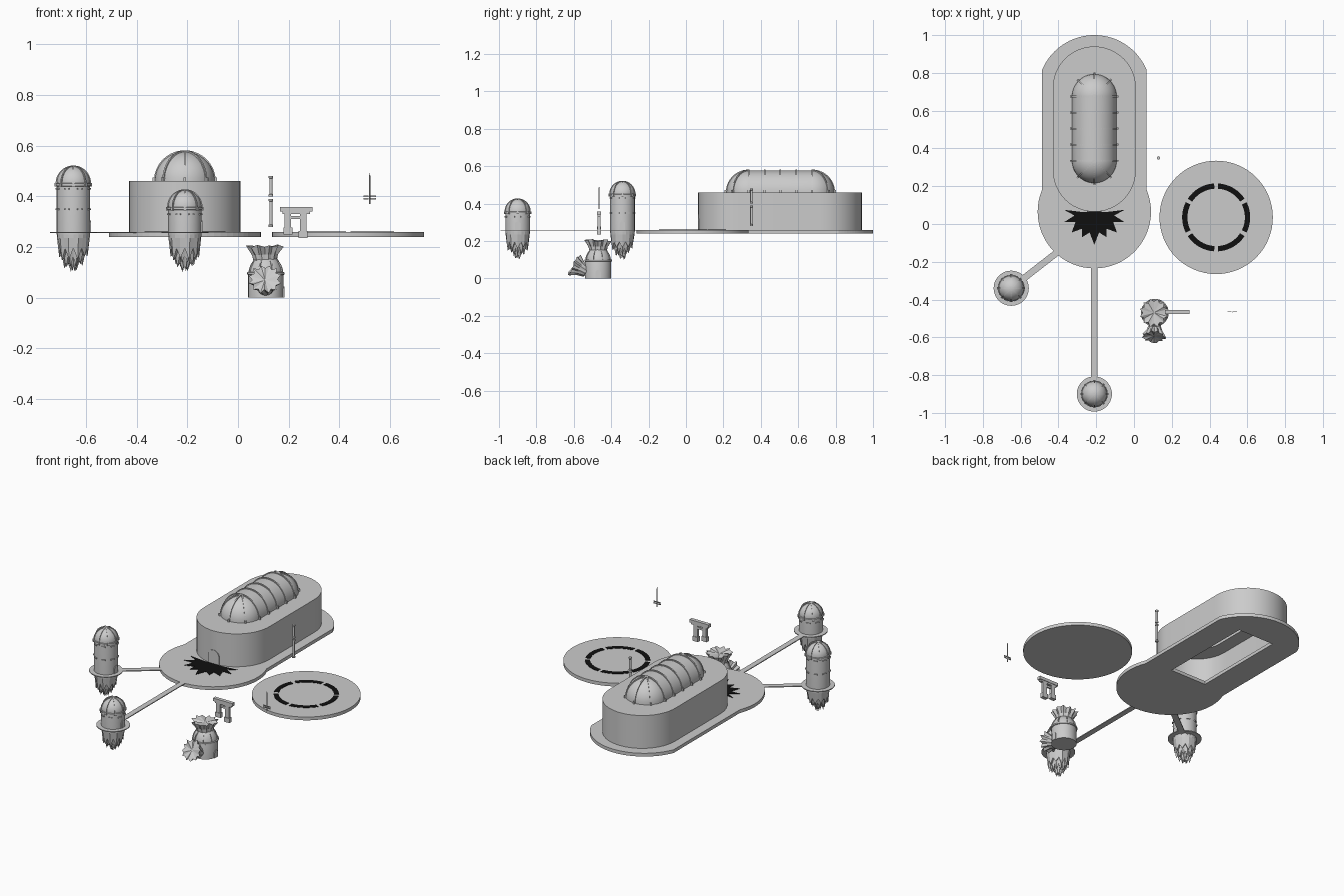
import bpy, bmesh, math, random
from mathutils import Vector, Matrix

if "Cube" in bpy.data.objects:
    bpy.data.objects.remove(bpy.data.objects["Cube"])
random.seed(4)
pi = math.pi

black = bpy.data.materials.new("black_inlay")
black.diffuse_color = (0.005, 0.005, 0.005, 1)
black.use_nodes = True
black.node_tree.nodes["Principled BSDF"].inputs["Base Color"].default_value = black.diffuse_color

def finish(name, bm, smooth=False, mat=None):
    bmesh.ops.remove_doubles(bm, verts=bm.verts, dist=1e-5)
    bmesh.ops.recalc_face_normals(bm, faces=bm.faces)
    me = bpy.data.meshes.new(name)
    bm.to_mesh(me); bm.free()
    ob = bpy.data.objects.new(name, me)
    bpy.context.collection.objects.link(ob)
    if mat: me.materials.append(mat)
    if smooth:
        bpy.ops.object.select_all(action='DESELECT')
        ob.select_set(True)
        bpy.context.view_layer.objects.active = ob
        bpy.ops.object.shade_smooth_by_angle(angle=math.radians(35))
    return ob

def add_loft(bm, rings, caps=(True, True), loop=False):
    vs = [[bm.verts.new(p) for p in r] for r in rings]
    n = len(vs[0])
    for a, b in zip(vs, vs[1:] + ([vs[0]] if loop else [])):
        for i in range(n):
            bm.faces.new((a[i], a[(i + 1) % n], b[(i + 1) % n], b[i]))
    if caps[0]: bm.faces.new(vs[0])
    if caps[1]: bm.faces.new(vs[-1])

def loft(name, rings, caps=(True, True), loop=False, smooth=False, mat=None):
    bm = bmesh.new()
    add_loft(bm, rings, caps, loop)
    return finish(name, bm, smooth, mat)

def circle(x, y, r, z, n=32):
    return [(x + r * math.cos(2 * pi * i / n), y + r * math.sin(2 * pi * i / n), z) for i in range(n)]

def lathe(name, x, y, profile, n=32):
    return loft(name, [circle(x, y, r, z, n) for r, z in profile], smooth=True)

def add_box(bm, c, s, rot=0):
    m = Matrix.Translation(c) @ Matrix.Rotation(rot, 4, 'Z') @ Matrix.Diagonal((*s, 1))
    bmesh.ops.create_cube(bm, size=1, matrix=m)

def boxes(name, items):
    bm = bmesh.new()
    for it in items: add_box(bm, *it)
    return finish(name, bm)

CX = -0.21
def stadium(r, y0, y1, z, n=24):
    top = [(CX + r * math.cos(pi * i / n), y1 + r * math.sin(pi * i / n), z) for i in range(n + 1)]
    return top + [(CX - r * math.cos(pi * i / n), y0 - r * math.sin(pi * i / n), z) for i in range(n + 1)]

def add_rib(bm, c, ang, t0, t1, r0, r1, w, n=14):
    d, up = Vector((math.cos(ang), math.sin(ang), 0)), Vector((0, 0, 1))
    s = d.cross(up) * w / 2
    rings = []
    for i in range(n + 1):
        t = t0 + (t1 - t0) * i / n
        v = d * math.cos(t) + up * math.sin(t)
        rings.append([Vector(c) + v * r0 - s, Vector(c) + v * r1 - s, Vector(c) + v * r1 + s, Vector(c) + v * r0 + s])
    add_loft(bm, rings)

def arch(name, c, ang, w, h, d):
    """Arched door panel facing ang."""
    side, out = Vector((-math.sin(ang), math.cos(ang), 0)), Vector((math.cos(ang), math.sin(ang), 0))
    pts = [(-w / 2, 0), (w / 2, 0)] + [(w / 2 * math.cos(pi * i / 8), h - w / 2 + w / 2 * math.sin(pi * i / 8)) for i in range(9)]
    ring = lambda k: [Vector(c) + side * a + Vector((0, 0, b)) + out * k for a, b in pts]
    return loft(name, [ring(-d), ring(0)])

# main platform: two round ends joined by a straight deck, with an opening below the hall
a = math.acos(0.277 / 0.30)
N = 40
arc = lambda y, s, e: [(CX + .3 * math.cos(s + (e - s) * i / N), y + .3 * math.sin(s + (e - s) * i / N), .24) for i in range(N + 1)]
outline = arc(.70, a, pi - a) + arc(.065, pi - a, 2 * pi + a)
hole = [(CX - .12, .215, .24), (CX + .12, .215, .24), (CX + .12, .795, .24), (CX - .12, .795, .24)]
bm = bmesh.new()
edges = []
for pts in (outline, hole):
    v = [bm.verts.new(p) for p in pts]
    edges += [bm.edges.new((v[i], v[(i + 1) % len(v)])) for i in range(len(v))]
bmesh.ops.triangle_fill(bm, use_beauty=True, use_dissolve=False, edges=edges)
ext = bmesh.ops.extrude_face_region(bm, geom=bm.faces[:])
bmesh.ops.translate(bm, vec=(0, 0, .02), verts=[g for g in ext['geom'] if isinstance(g, bmesh.types.BMVert)])
finish("main_platform", bm)

# hollow hall with roof opening
loft("hall_walls", [stadium(.22, .285, .72, .26), stadium(.22, .285, .72, .46), stadium(.118, .335, .675, .46),
                    stadium(.118, .335, .675, .44), stadium(.2, .285, .72, .44), stadium(.2, .285, .72, .26)],
     caps=(False, False), loop=True, smooth=True)
arch("hall_door", (CX, .063, .26), -pi / 2, .075, .085, .02)

# long dome and its ribs
loft("hall_dome", [stadium(max(.118 * math.cos(t), .0005), .335, .675, .46 + .116 * math.sin(t))
                   for t in [pi / 2 * i / 12 for i in range(13)]], caps=(False, True), smooth=True)
bm = bmesh.new()
for y in (.335, .42, .505, .59, .675):
    add_rib(bm, (CX, y, .46), 0, 0, pi, .113, .122, .008, 28)
    for s in (-1, 1): add_box(bm, (CX + s * .121, y, .467), (.014, .01, .014))
for y, s in ((.335, -1), (.675, 1)):
    for k in (1, 2, 3):
        t = s * k * pi / 4
        add_rib(bm, (CX, y, .46), t, 0, pi / 2, .113, .122, .008)
        add_box(bm, (CX + .121 * math.cos(t), y + .121 * math.sin(t), .467), (.014, .01, .014), t)
finish("dome_ribs", bm)

# black burst on the forecourt
half = [(-.16, .075), (-.105, .045), (-.16, .01), (-.10, .01), (-.12, -.045), (-.065, -.025),
        (-.065, -.07), (-.025, -.045)]
star = half + [(0, -.11)] + [(-x, y) for x, y in reversed(half)] + [(.06, .063), (0, .065), (-.06, .063)]
loft("forecourt_burst", [[(CX + x, y, z) for x, y in star] for z in (.259, .262)], mat=black)

# landing disc with broken black ring
lathe("landing_disc", .435, .035, [(.3, .24), (.3, .26)], 64)
bm = bmesh.new()
for k in range(6):
    rings = []
    for i in range(13):
        t = pi / 2 + k * pi / 3 + .06 + (pi / 3 - .12) * i / 12
        rings.append([(.435 + r * math.cos(t), .035 + r * math.sin(t), z) for r, z in ((.152, .259), (.18, .259), (.18, .262), (.152, .262))])
    add_loft(bm, rings)
finish("landing_ring", bm, mat=black)

# hanging towers with domes, ribs, window hoods and jagged undersides
def tower(tag, x, y, zc, hoods):
    lathe(tag + "_body", x, y, [(.066, .25), (.066, zc)] + [(max(.066 * math.cos(t), .001), zc + .067 * math.sin(t))
          for t in [pi / 2 * i / 10 for i in range(1, 11)]])
    lathe(tag + "_walkway", x, y, [(.093, .255), (.093, .26)], 48)
    bm = bmesh.new()
    for k in range(8):
        t = k * pi / 4
        add_rib(bm, (x, y, zc), t, 0, pi / 2, .062, .07, .006)
        add_box(bm, (x + .068 * math.cos(t), y + .068 * math.sin(t), zc - .006), (.012, .012, .014), t)
    for z in hoods:
        for k in range(8):
            t = (k + .5) * pi / 4
            add_box(bm, (x + .066 * math.cos(t), y + .066 * math.sin(t), z), (.01, .022, .006), t)
    finish(tag + "_ribs", bm)
    lathe(tag + "_band", x, y, [(.066, zc - .012), (.07, zc - .01), (.07, zc - .002), (.066, zc)])
    arch(tag + "_door", (x + .069, y, .26), 0, .03, .045, .012)
    # layered roots
    n = 20
    for j, (r0, r1, zt, zb, jag) in enumerate(((.066, .056, .255, .17, .025), (.06, .036, .22, .14, .025), (.045, .012, .19, .112, .012))):
        low = [(x + r1 * math.cos(2 * pi * i / n), y + r1 * math.sin(2 * pi * i / n),
                zb + (jag if i % 2 else -jag * random.random())) for i in range(n)]
        mid = circle(x, y, r0 * .62 + r1 * .42, (zt + zb + jag) / 2 + .01, n)
        core = circle(x, y, .006, zb + jag, n)
        loft(f"{tag}_roots_{j}", [circle(x, y, r0, zt, n), mid, low, core])

tower("west_tower", -.65, -.34, .452, (.35, .43))
tower("south_tower", CX, -.90, .358, (.33,))

# footbridges
boxes("footbridges", [((CX, -.525, .2575), (.033, .6, .005)),
                      ((-.49, -.215, .2575), (.27, .035, .005), math.atan2(.14, .18))])

# ground hut made of a fallen tower stump, with flared jagged crowns
def crown(name, base, axis, prof, n=24, jag=.014):
    m = Matrix.Translation(base) @ Vector(axis).to_track_quat('Z', 'Y').to_matrix().to_4x4()
    rings = []
    for k, (r, h) in enumerate(prof):
        ring = []
        for i in range(n):
            f = k / (len(prof) - 1)
            rr = r * (1 + (.13 if i % 2 else -.13) * f)
            hh = h + (random.uniform(-jag, 0) if k == len(prof) - 1 else 0)
            ring.append(m @ Vector((rr * math.cos(2 * pi * i / n), rr * math.sin(2 * pi * i / n), hh)))
        rings.append(ring)
    h = prof[-1][1] - .015
    rings.append([m @ Vector((.003 * math.cos(2 * pi * i / n), .003 * math.sin(2 * pi * i / n), h)) for i in range(n)])
    loft(name, rings)

HX, HY = .11, -.47
lathe("hut_body", HX, HY, [(.07, 0), (.07, .095), (.064, .12), (.048, .15), (.04, .155)])
lathe("hut_band", HX, HY, [(.07, .09), (.074, .092), (.074, .1), (.068, .102)])
crown("hut_top_crown", (HX - .002, HY, .135), (-.04, 0, 1), [(.044, 0), (.05, .035), (.068, .075)])
crown("hut_front_crown", (HX, -.532, .035), (-.05, -.87, .5), [(.03, 0), (.04, .04), (.058, .085)])
arch("hut_door", (HX + .073, HY, 0), 0, .03, .045, .012)
bm = bmesh.new()
for k in range(8):
    t = (k + .5) * pi / 4
    add_rib(bm, (HX, HY, .095), t, 0, 1.0, .066, .073, .006, 6)
finish("hut_ribs", bm)

# floating gate
GY = -.465
gate = [((.23, GY, .35), (.13, .022, .018)), ((.23, GY, .336), (.11, .016, .01)), ((.23, GY, .317), (.05, .01, .012))]
for x, zb in ((.197, .25), (.257, .235)):
    gate += [((x, GY, (zb + .335) / 2), (.026, .016, .335 - zb)), ((x, GY, zb + .014), (.036, .022, .028))]
boxes("gate", gate)

# floating signal post in two pieces
for i, (z0, z1) in enumerate(((.28, .39), (.40, .48))):
    lathe(f"signal_post_{i}", .13, .35, [(.009, z0), (.009, z0 + .008), (.0065, z0 + .01), (.0065, z1 - .01),
                                         (.009, z1 - .008), (.009, z1)], 12)

# hovering spear with small blades
lathe("spear_shaft", .52, GY, [(.0025, .37), (.0025, .48), (.0005, .492)], 8)
boxes("spear_blades", [((.52 + s * .014, GY, .396 + k), (.02, .003, .006)) for s in (-1, 1) for k in (-.006, .004)])
